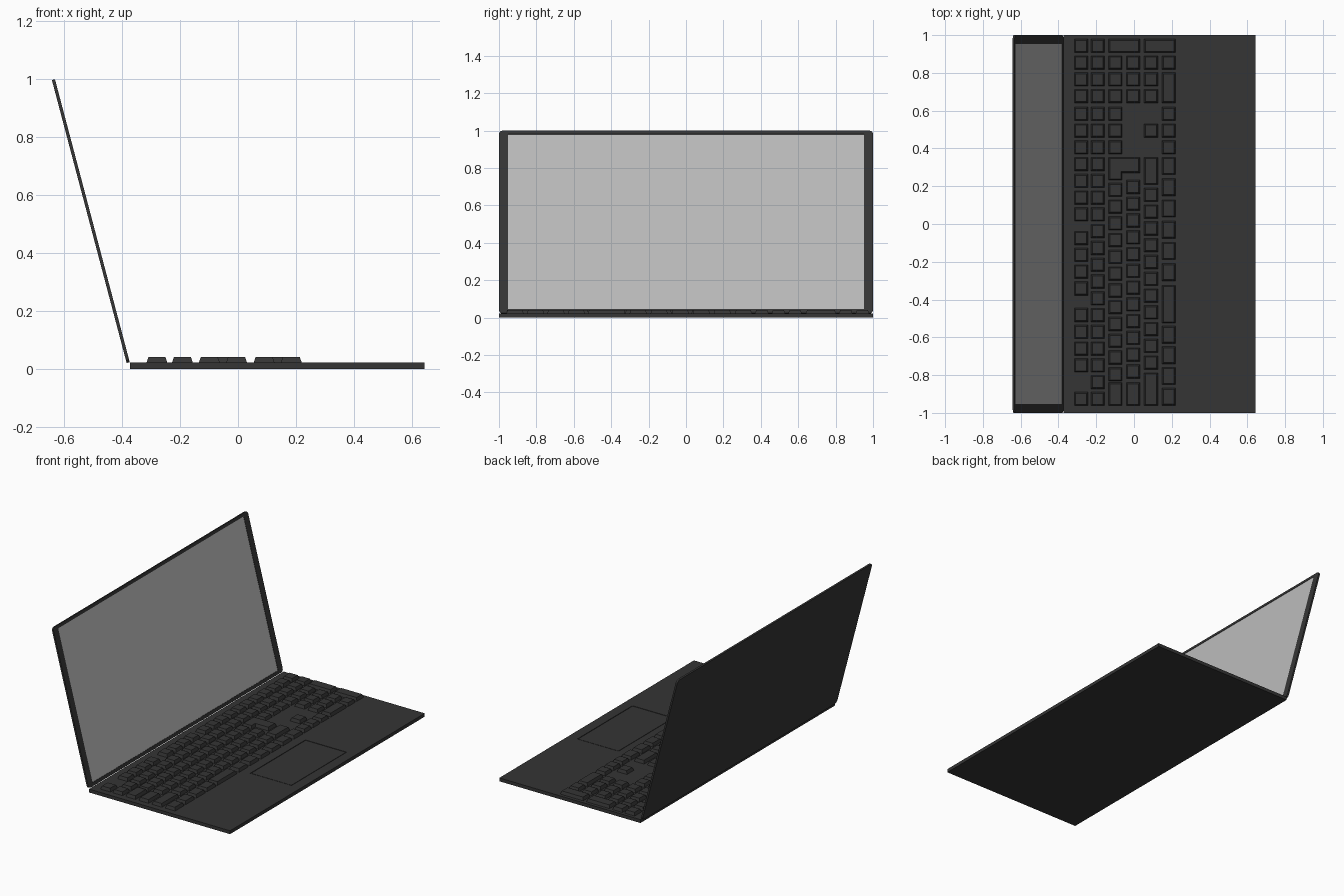
import bpy, bmesh, math
from mathutils import Matrix

if "Cube" in bpy.data.objects:
    bpy.data.objects.remove(bpy.data.objects["Cube"])


def material(name, v):
    m = bpy.data.materials.new(name)
    m.diffuse_color = (v, v, v, 1)
    m.use_nodes = True
    m.node_tree.nodes["Principled BSDF"].inputs["Base Color"].default_value = m.diffuse_color
    return m


BODY = material("dark_plastic", 0.035)
GLASS = material("screen_grey", 0.5)


def finish(bm, name, mat):
    me = bpy.data.meshes.new(name)
    bm.to_mesh(me)
    bm.free()
    ob = bpy.data.objects.new(name, me)
    bpy.context.collection.objects.link(ob)
    me.materials.append(mat)
    return ob


def box(name, lo, hi, mat=BODY, corner=0):
    """Box between two corners; corner rounds the edges running along x."""
    bm = bmesh.new()
    size = [b - a for a, b in zip(lo, hi)]
    mid = [(a + b) / 2 for a, b in zip(lo, hi)]
    bmesh.ops.create_cube(bm, size=1, matrix=Matrix.Translation(mid) @ Matrix.Diagonal((*size, 1)))
    if corner:
        edges = [e for e in bm.edges if abs(e.verts[0].co.x - e.verts[1].co.x) > 1e-4]
        bmesh.ops.bevel(bm, geom=edges, offset=corner, segments=3, profile=0.5, affect='EDGES')
    return finish(bm, name, mat)


def cut(ob, cutter):
    mod = ob.modifiers.new("recess", 'BOOLEAN')
    mod.object = cutter
    mod.solver = 'EXACT'
    bpy.context.view_layer.objects.active = ob
    bpy.ops.object.modifier_apply(modifier=mod.name)
    bpy.data.objects.remove(cutter)


DECK = 0.022

# base with a sunken touchpad
base = box("base", (-0.372, -1, 0), (0.643, 1, DECK))
cut(base, box("pad_cutter", (0.28, -0.275, DECK - 0.006), (0.578, 0.293, 0.1)))
box("touchpad", (0.284, -0.271, 0.012), (0.574, 0.289, DECK - 0.0005))

# lid, built upright around its centre and then leaned back
T, H = 0.0055, 0.505
lid = box("lid", (-T, -1, -H), (T, 1, H), corner=0.02)
cut(lid, box("screen_cutter", (T - 0.004, -0.953, -H + 0.022), (0.1, 0.953, H - 0.02)))
screen = box("screen", (0, -0.953, -H + 0.022), (T - 0.002, 0.953, H - 0.02), GLASS)
for ob in (lid, screen):
    ob.location = (-0.508, 0, 0.5105)
    ob.rotation_euler = (0, math.radians(-14.8), 0)

# keyboard: flat key outlines, then raised with a tapered inset
ROW_X = (-0.316, -0.228, -0.135, -0.041, 0.054, 0.148)
W, PITCH = 0.072, 0.0888
keys = bmesh.new()


def outline(points):
    keys.faces.new([keys.verts.new((x, y, DECK)) for x, y in points])


def key(row, top, length=W, rows=1):
    x0, x1 = ROW_X[row], ROW_X[row + rows - 1] + W
    outline([(x0, top - length), (x1, top - length), (x1, top), (x0, top)])


def run(row, top, count, length=W, pitch=PITCH):
    for i in range(count):
        key(row, top - i * pitch, length)


# number pad
NUM = 0.979
run(0, NUM, 4)
run(1, NUM, 4)
key(2, NUM, rows=2)
key(4, NUM, rows=2)
for row in (2, 3, 4):
    run(row, NUM - PITCH, 3)
key(5, NUM - PITCH)
key(5, NUM - 2 * PITCH, W + PITCH)

# navigation and arrow keys
for row in (0, 1, 2, 5):
    run(row, 0.619, 3)
key(4, 0.619 - PITCH)

# main block
MAIN = 0.353
for top, n in ((MAIN, 4), (-0.039, 4), (-0.446, 4), (-0.89, 1)):
    run(0, top, n)
run(1, MAIN, 15)
a, b, c = ROW_X[2], ROW_X[2] + W, ROW_X[3] + W
outline([(a, 0.232), (b, 0.232), (b, 0.27), (c, 0.27), (c, MAIN), (a, MAIN)])
run(2, 0.217, 12)
key(2, -0.84, 0.122)
run(3, 0.232, 12)
key(3, -0.84, 0.122)
key(4, MAIN, 0.145)
run(4, 0.19, 11)
key(4, -0.788, 0.174)
run(5, MAIN, 6, 0.092, 0.1125)
key(5, -0.325, 0.2)
run(5, -0.54, 4, 0.092, 0.1095)

keys.normal_update()
bmesh.ops.inset_individual(keys, faces=keys.faces[:], thickness=0.007, depth=0.02, use_even_offset=True)
finish(keys, "keyboard_keys", BODY)
